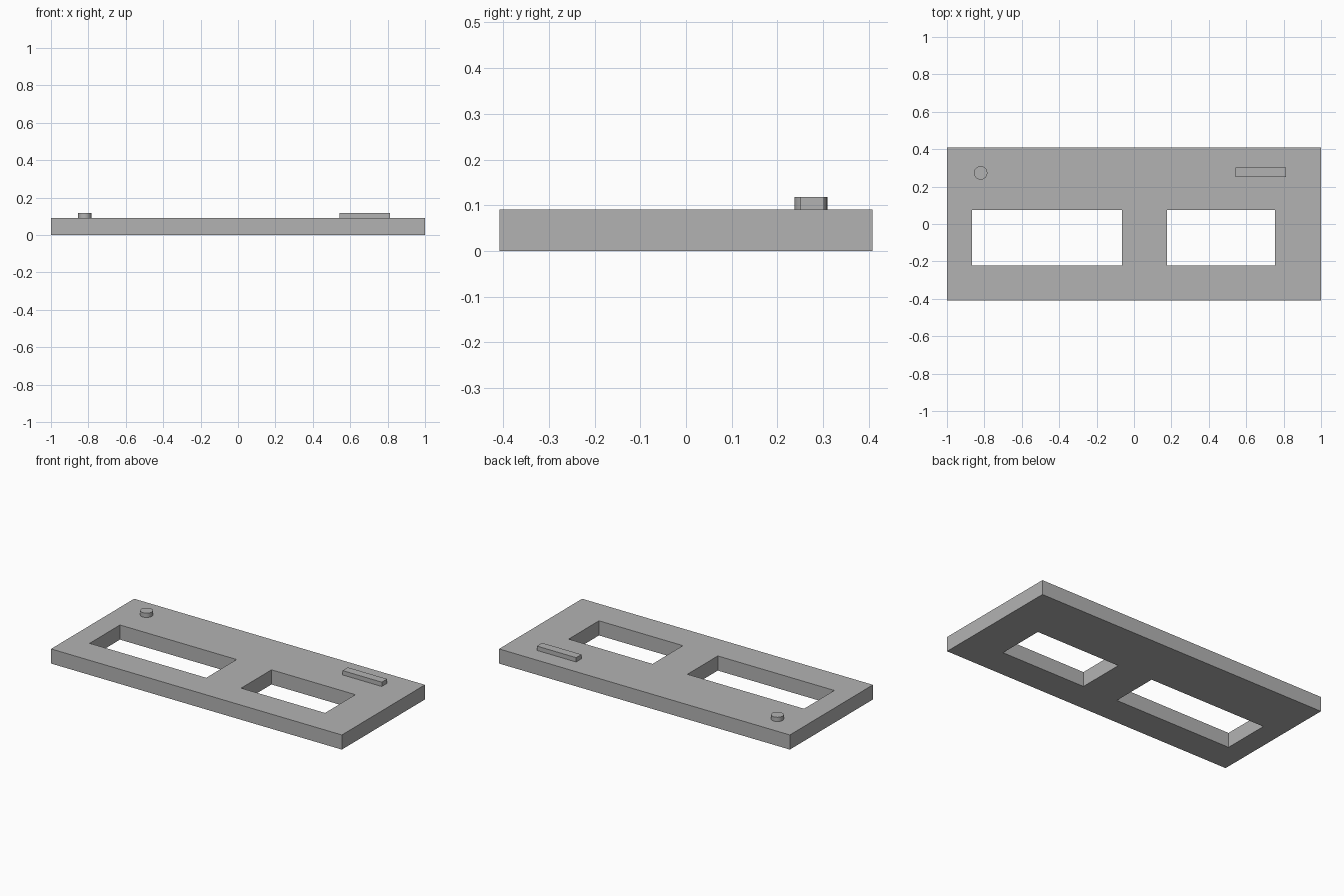
import bpy
import math

if "Cube" in bpy.data.objects:
    bpy.data.objects.remove(bpy.data.objects["Cube"], do_unlink=True)

TOP = 0.091       # upper face of the plate
RAISED = 0.118    # upper face of the raised details

grey = bpy.data.materials.new("plain grey")
grey.use_nodes = True
colour = (0.45, 0.45, 0.45, 1)
grey.diffuse_color = colour
grey.node_tree.nodes["Principled BSDF"].inputs["Base Color"].default_value = colour


def box(name, x0, x1, y0, y1, z0, z1):
    bpy.ops.mesh.primitive_cube_add(
        size=1, location=((x0 + x1) / 2, (y0 + y1) / 2, (z0 + z1) / 2))
    obj = bpy.context.object
    obj.name = name
    obj.scale = (x1 - x0, y1 - y0, z1 - z0)
    bpy.ops.object.transform_apply(location=False, rotation=False, scale=True)
    obj.data.materials.append(grey)
    return obj


# Flat plate with two rectangular windows cut right through
plate = box("plate", -1, 1, -0.408, 0.408, 0, TOP)
for name, x0, x1 in (("wide_window", -0.865, -0.063), ("narrow_window", 0.177, 0.754)):
    cutter = box(name + "_cutter", x0, x1, -0.222, 0.076, -0.1, 0.2)
    cutter.hide_render = True
    cut = plate.modifiers.new(name, 'BOOLEAN')
    cut.operation = 'DIFFERENCE'
    cut.solver = 'EXACT'
    cut.object = cutter
    bpy.context.view_layer.objects.active = plate
    bpy.ops.object.modifier_apply(modifier=cut.name)
    bpy.data.objects.remove(cutter, do_unlink=True)

# Raised bar at the back left
box("raised_bar", 0.544, 0.814, 0.25, 0.302, TOP, RAISED)

# Round peg at the back right
bpy.ops.mesh.primitive_cylinder_add(
    vertices=32, radius=0.036, depth=RAISED - TOP,
    location=(-0.82, 0.273, (TOP + RAISED) / 2))
peg = bpy.context.object
peg.name = "round_peg"
peg.data.materials.append(grey)
bpy.ops.object.shade_smooth_by_angle(angle=math.radians(30))
